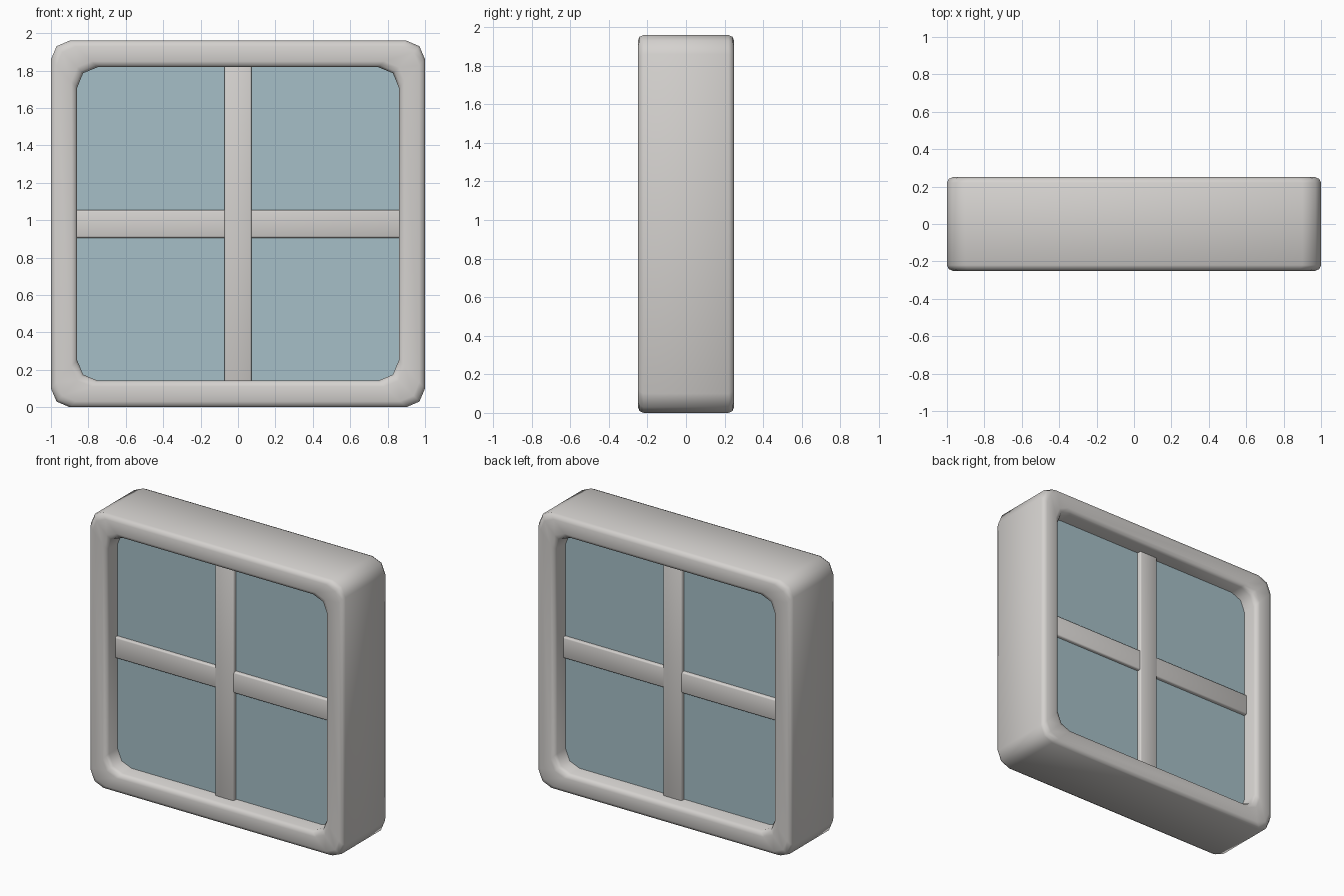
import bpy, bmesh

if "Cube" in bpy.data.objects:
    bpy.data.objects.remove(bpy.data.objects["Cube"])


def material(name, rgb):
    m = bpy.data.materials.new(name)
    m.diffuse_color = (*rgb, 1)
    m.use_nodes = True
    m.node_tree.nodes["Principled BSDF"].inputs["Base Color"].default_value = m.diffuse_color
    return m


FRAME = material("warm light grey", (0.66, 0.64, 0.62))
GLASS = material("pale blue glass", (0.38, 0.52, 0.57))
MID_Z = 0.98


def add_object(name, bm, mat, smooth=True):
    bmesh.ops.recalc_face_normals(bm, faces=bm.faces)
    me = bpy.data.meshes.new(name)
    bm.to_mesh(me)
    bm.free()
    ob = bpy.data.objects.new(name, me)
    bpy.context.collection.objects.link(ob)
    me.materials.append(mat)
    if smooth:
        bpy.ops.object.select_all(action='DESELECT')
        bpy.context.view_layer.objects.active = ob
        ob.select_set(True)
        bpy.ops.object.shade_smooth_by_angle(angle=0.9)
    return ob


def outline(hx, hz, c, k):
    """Rectangle with two-segment corners, c = corner size, k = mid-point inset."""
    corner = [(hx, hz - c), (hx - k, hz - k), (hx - c, hz)]
    pts = []
    for sx, sz in ((1, 1), (-1, 1), (-1, -1), (1, -1)):
        run = corner if sx * sz > 0 else corner[::-1]
        pts += [(sx * x, sz * z) for x, z in run]
    return pts


# Frame: rounded profile swept between the outer and inner outlines
outer = outline(1.0, 0.98, 0.10, 0.03)
inner = outline(0.86, 0.838, 0.11, 0.032)
half = [(0, 0.22), (0.07, 0.241), (0.22, 0.25), (0.78, 0.25), (0.93, 0.241), (1, 0.22)]
profile = [(t, -y) for t, y in half] + [(t, y) for t, y in reversed(half)]
bm = bmesh.new()
rings = [[bm.verts.new((a[0] + (b[0] - a[0]) * t, y, MID_Z + a[1] + (b[1] - a[1]) * t))
          for t, y in profile] for a, b in zip(outer, inner)]
for i, ring in enumerate(rings):
    nxt = rings[(i + 1) % len(rings)]
    for j in range(len(ring)):
        k = (j + 1) % len(ring)
        bm.faces.new((ring[j], ring[k], nxt[k], nxt[j]))
add_object("window_frame", bm, FRAME)


def box(name, size, mat, bevel=0.0):
    bm = bmesh.new()
    bmesh.ops.create_cube(bm, size=1)
    for v in bm.verts:
        v.co = (v.co.x * size[0], v.co.y * size[1], v.co.z * size[2] + MID_Z)
    if bevel:
        bmesh.ops.bevel(bm, geom=bm.edges[:], offset=bevel, segments=2,
                        profile=0.5, affect='EDGES')
    return add_object(name, bm, mat, bevel > 0)


# Glass pane, with its rim buried in the frame
box("glass_pane", (1.78, 0.25, 1.74), GLASS)

# Crossing glazing bars, showing on both sides of the glass
box("vertical_bar", (0.147, 0.31, 1.76), FRAME, 0.01)
box("horizontal_bar", (1.80, 0.30, 0.15), FRAME, 0.01)
